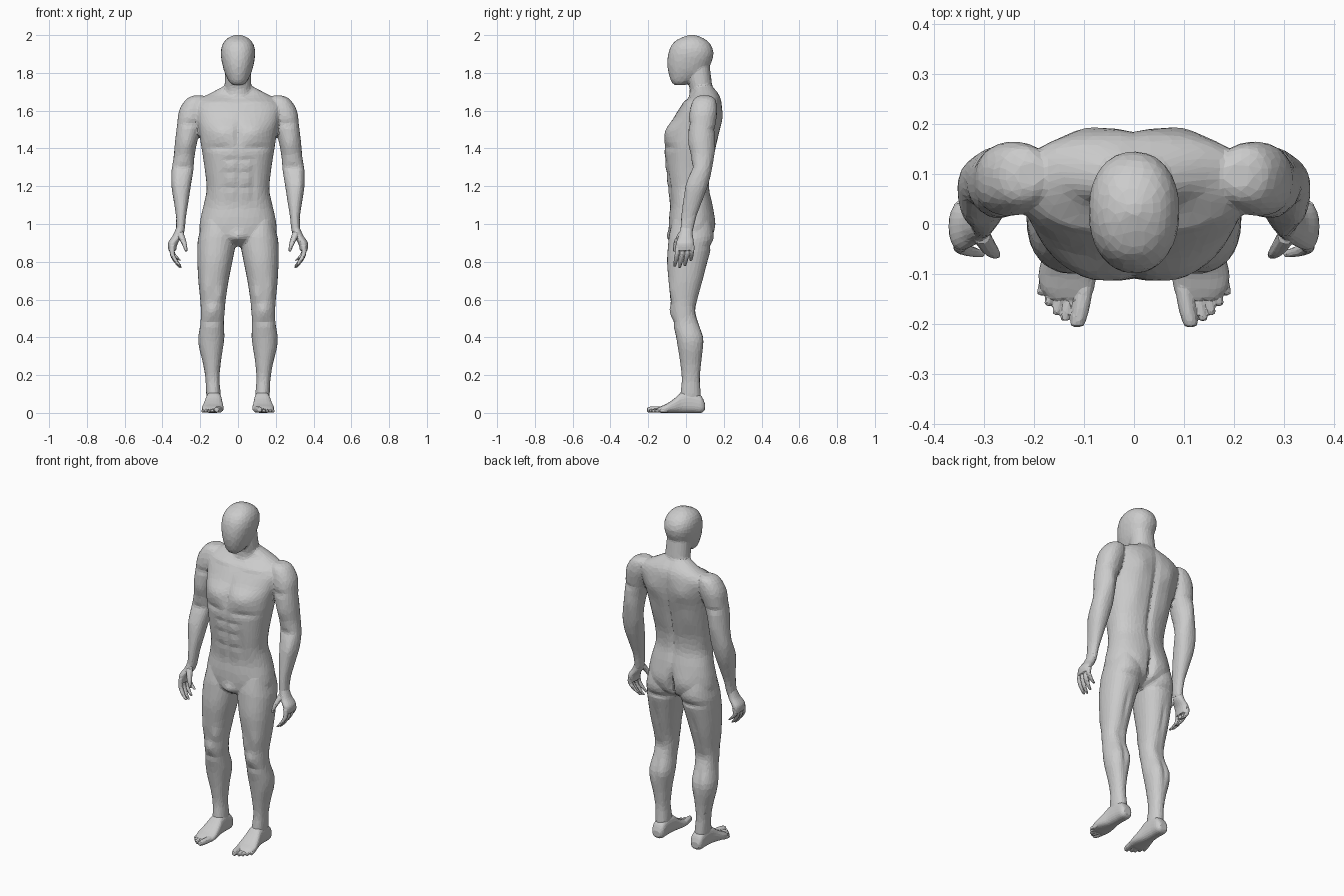
import bpy, bmesh, math


def spline(rows, steps):
    """Catmull-Rom interpolation of the key cross-sections."""
    out = []
    for i in range(len(rows) - 1):
        p = [rows[max(0, min(len(rows) - 1, i + k))] for k in (-1, 0, 1, 2)]
        for s in range(steps):
            t = s / steps
            out.append([0.5 * (2 * b + (c - a) * t + (2 * a - 5 * b + 4 * c - d) * t * t
                               + (3 * b - a - 3 * c + d) * t ** 3)
                        for a, b, c, d in zip(*p)])
    return out + [list(rows[-1])]


def loft(bm, rows, axis='z', side=1, bumps=(), sides=32, steps=5, power=2.2):
    """Skin rows of (along, u0, u1, v0, v1); bumps are (facing, x, z, size x, size z, amount)."""
    rings = []
    for t, u0, u1, v0, v1 in spline(rows, steps):
        ring = []
        for k in range(sides):
            a = 2 * math.pi * k / sides
            c, s = math.cos(a), math.sin(a)
            u = (u0 + u1) / 2 + (u1 - u0) / 2 * math.copysign(abs(c) ** (2 / power), c)
            v = (v0 + v1) / 2 + (v1 - v0) / 2 * math.copysign(abs(s) ** (2 / power), s)
            for face, bx, bz, sx, sz, amount in bumps:
                if face * s > 0:
                    g = math.exp(-((abs(u) - bx) / sx) ** 2 - ((t - bz) / sz) ** 2)
                    v += face * amount * g * min(1, abs(s) * 1.5)
            co = (u * side, v, t) if axis == 'z' else (u * side, t, v)
            ring.append(bm.verts.new(co))
        rings.append(ring)
    faces = [bm.faces.new(rings[0]), bm.faces.new(rings[-1])]
    for a, b in zip(rings, rings[1:]):
        for k in range(sides):
            n = (k + 1) % sides
            faces.append(bm.faces.new((a[k], a[n], b[n], b[k])))
    bmesh.ops.recalc_face_normals(bm, faces=faces)


def digit(bm, points, axis, side):
    """Finger or toe from (along, u, v, radius) points."""
    loft(bm, [(t, u - r, u + r, v - r, v + r) for t, u, v, r in points],
         axis, side, sides=10, steps=3)


def fuse(name, bm, voxel, ratio, smooth=2):
    """Merge overlapping lofts into one faceted low-poly skin."""
    mesh = bpy.data.meshes.new(name)
    bm.to_mesh(mesh)
    bm.free()
    ob = bpy.data.objects.new(name, mesh)
    bpy.context.collection.objects.link(ob)
    m = ob.modifiers.new("merge", 'REMESH')
    m.mode = 'VOXEL'
    m.voxel_size = voxel
    m = ob.modifiers.new("soften", 'SMOOTH')
    m.factor = 0.5
    m.iterations = smooth
    m = ob.modifiers.new("facet", 'DECIMATE')
    m.ratio = ratio
    dg = bpy.context.evaluated_depsgraph_get()
    baked = bpy.data.meshes.new_from_object(ob.evaluated_get(dg))
    ob.modifiers.clear()
    ob.data = baked
    for p in baked.polygons:
        p.use_smooth = False


def sym(rows):
    return [(z, -w, w, y0, y1) for z, w, y0, y1 in rows]


# Torso, neck and head sections: z, half width, front y, back y
torso = sym([(.88, .09, -.03, .07), (.92, .185, -.08, .13), (.97, .204, -.09, .148),
             (1.03, .198, -.09, .15), (1.10, .182, -.085, .142), (1.18, .166, -.095, .125),
             (1.26, .172, -.105, .128), (1.34, .183, -.112, .145), (1.42, .196, -.114, .162),
             (1.50, .208, -.098, .18), (1.56, .222, -.066, .188), (1.62, .232, -.03, .19),
             (1.66, .205, .005, .185), (1.69, .15, .035, .172), (1.73, .075, .045, .14)])
neck = sym([(1.62, .08, .0, .16), (1.70, .072, .02, .145),
            (1.76, .07, .01, .135), (1.84, .066, .0, .125)])
head = sym([(1.735, .025, -.06, -.01), (1.755, .048, -.078, .04), (1.80, .070, -.093, .10),
            (1.85, .084, -.099, .132), (1.90, .091, -.094, .145), (1.94, .086, -.08, .136),
            (1.97, .07, -.055, .112), (1.99, .045, -.015, .078), (2.002, .012, .02, .04)])
F, B = -1, 1
torso_muscles = [
    (F, .09, 1.49, .07, .05, .016), (F, .10, 1.405, .075, .014, -.010),
    (F, 0, 1.48, .014, .08, -.010), (F, 0, 1.25, .011, .13, -.008),
    (F, .08, 1.22, .014, .10, -.008), (F, .04, 1.34, .035, .011, -.007),
    (F, .04, 1.27, .035, .011, -.007), (F, .04, 1.19, .035, .011, -.007),
    (F, 0, .93, .03, .03, .018), (F, .11, 1.645, .09, .013, .010),
    (B, 0, 1.35, .018, .27, -.016), (B, .10, 1.56, .05, .06, .012),
    (B, .11, 1.40, .04, .08, .007), (B, .09, 1.0, .06, .06, .010),
    (B, 0, .97, .016, .07, -.035)]

# Limb sections: z, inner x, outer x, front y, back y
arm = [(1.68, .185, .235, .07, .125), (1.66, .17, .275, .04, .155), (1.60, .17, .312, .02, .165),
       (1.52, .195, .323, .015, .155), (1.44, .215, .333, .02, .145), (1.36, .23, .34, .03, .145),
       (1.28, .237, .352, .025, .135), (1.20, .25, .352, .0, .115), (1.12, .262, .34, -.015, .085),
       (1.04, .275, .328, -.025, .055), (.97, .282, .328, -.03, .038), (.945, .29, .33, -.03, .035)]
arm_muscles = [(F, .27, 1.42, .04, .06, .010), (F, .29, 1.30, .05, .02, -.010),
               (B, .28, 1.42, .03, .07, .010), (F, .25, 1.53, .05, .015, -.008),
               (B, .29, 1.50, .05, .015, -.008), (F, .33, 1.22, .02, .06, .008)]
leg = [(1.02, .04, .19, -.07, .13), (.95, .015, .205, -.088, .146), (.90, .012, .214, -.094, .14),
       (.80, .03, .215, -.10, .115), (.70, .05, .21, -.092, .09), (.60, .065, .20, -.08, .062),
       (.54, .07, .197, -.078, .055), (.48, .075, .198, -.07, .065), (.40, .072, .21, -.052, .088),
       (.34, .08, .205, -.042, .09), (.26, .092, .185, -.03, .08), (.18, .098, .172, -.022, .073),
       (.10, .092, .168, -.03, .078), (.04, .095, .16, -.035, .08)]
leg_muscles = [(F, .135, .54, .025, .03, .010), (F, .095, .62, .022, .04, .010),
               (F, .175, .65, .025, .06, .008), (F, .14, .48, .04, .015, -.007),
               (B, .14, .54, .03, .04, -.008), (B, .105, .40, .025, .06, .008),
               (B, .175, .41, .025, .06, .006), (B, .14, .40, .01, .08, -.007),
               (B, .13, .72, .012, .10, -.008), (B, .11, .885, .08, .014, -.012)]

# Body
bm = bmesh.new()
loft(bm, torso, bumps=torso_muscles, sides=64, power=2.3)
loft(bm, neck)
loft(bm, head)
for side in (1, -1):
    loft(bm, arm, side=side, bumps=arm_muscles)
    loft(bm, leg, side=side, bumps=leg_muscles)
fuse("body", bm, .008, .085)

# Hand sections and fingers: base y, tip y, tip z
palm = [(.985, .287, .325, -.027, .034), (.94, .291, .345, -.038, .036),
        (.90, .318, .370, -.052, .042), (.86, .328, .368, -.05, .042)]
fingers = [(-.042, -.060, .775), (-.015, -.034, .768), (.011, -.006, .778), (.033, .025, .805)]

# Foot sections (y, inner x, outer x, bottom, top) and toes: base x, base y, tip x, tip y, radius
foot = [(.10, .105, .152, .015, .05), (.08, .09, .165, .0, .09), (.03, .088, .168, .0, .115),
        (-.02, .085, .172, .0, .11), (-.06, .08, .182, .0, .077), (-.10, .076, .191, .0, .05),
        (-.13, .08, .186, .0, .036), (-.15, .088, .168, .004, .026)]
toes = [(.097, -.12, .113, -.206, .017), (.122, -.12, .138, -.194, .011),
        (.143, -.12, .155, -.182, .010), (.161, -.11, .171, -.164, .010),
        (.177, -.10, .186, -.143, .010)]

for side, label in ((1, "left"), (-1, "right")):
    # Hand with curled fingers and thumb
    bm = bmesh.new()
    loft(bm, palm, side=side, sides=20)
    for y0, y1, tip in fingers:
        d = .885 - tip
        digit(bm, [(.885, .347, y0, .014), (.885 - d * .4, .348, y0 * .7 + y1 * .3, .0125),
                   (.885 - d * .75, .328, y0 * .3 + y1 * .7, .011),
                   (tip, .304, y1, .007)], 'z', side)
    digit(bm, [(.955, .306, -.022, .018), (.915, .292, -.045, .016),
               (.885, .281, -.057, .012), (.855, .274, -.062, .007)], 'z', side)
    fuse(label + "_hand", bm, .003, .09, 1)

    # Foot with separate toes
    bm = bmesh.new()
    loft(bm, foot, 'y', side, sides=24, power=2.6)
    for x0, y0, x1, y1, r in toes:
        xm, ym = x0 * .4 + x1 * .6, y0 * .4 + y1 * .6
        digit(bm, [(y0, x0, r + .002, r), (ym, xm, r + .001, r),
                   (y1 + .006, x1, r, r * .85), (y1, x1, r, r * .5)], 'y', side)
    fuse(label + "_foot", bm, .0035, .06, 1)
